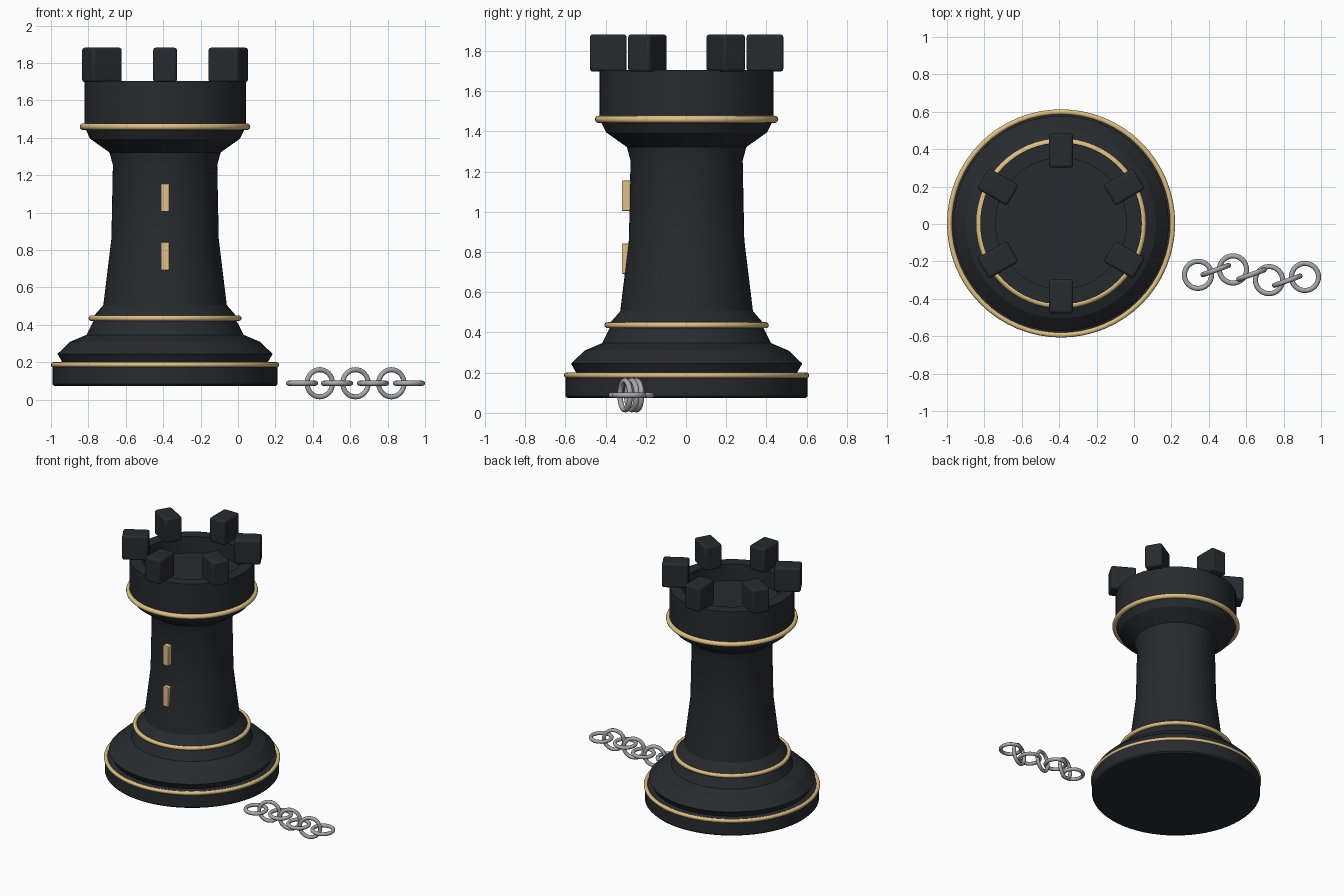
import bpy
from math import radians, cos, sin, pi

if "Cube" in bpy.data.objects:
    bpy.data.objects.remove(bpy.data.objects["Cube"])

CX, CY = -0.39, 0.003
SEG = 64


def material(name, rgb):
    m = bpy.data.materials.new(name)
    m.diffuse_color = (*rgb, 1)
    m.use_nodes = True
    m.node_tree.nodes["Principled BSDF"].inputs["Base Color"].default_value = m.diffuse_color
    return m


BLACK = material("black", (0.022, 0.023, 0.027))
GOLD = material("gold", (0.72, 0.53, 0.24))
TAN = material("tan", (0.75, 0.53, 0.27))
STEEL = material("steel", (0.40, 0.40, 0.41))


def finish(ob, name, mat, angle=30):
    ob.name = name
    ob.data.materials.append(mat)
    bpy.ops.object.select_all(action='DESELECT')
    ob.select_set(True)
    bpy.context.view_layer.objects.active = ob
    bpy.ops.object.shade_smooth_by_angle(angle=radians(angle))
    return ob


def lathe(name, profile, mat):
    # profile starts and ends on the axis
    verts = [(0, 0, profile[0][1])]
    faces = []
    rings = profile[1:-1]
    for r, z in rings:
        verts += [(r * cos(2 * pi * i / SEG), r * sin(2 * pi * i / SEG), z) for i in range(SEG)]
    verts.append((0, 0, profile[-1][1]))
    last = len(verts) - 1
    for i in range(SEG):
        j = (i + 1) % SEG
        faces.append((0, 1 + j, 1 + i))
        for k in range(len(rings) - 1):
            a, b = 1 + k * SEG, 1 + (k + 1) * SEG
            faces.append((a + i, a + j, b + j, b + i))
        faces.append((last, last - SEG + i, last - SEG + j))
    me = bpy.data.meshes.new(name)
    me.from_pydata(verts, [], faces)
    ob = bpy.data.objects.new(name, me)
    bpy.context.collection.objects.link(ob)
    ob.location = (CX, CY, 0)
    return finish(ob, name, mat, 20)


def ring(name, loc, outer, minor, mat, rot=(0, 0, 0), seg=SEG):
    bpy.ops.mesh.primitive_torus_add(location=loc, rotation=rot, major_radius=outer - minor,
                                     minor_radius=minor, major_segments=seg, minor_segments=12)
    return finish(bpy.context.object, name, mat, 60)


def block(name, loc, size, mat, turn=0, bevel=0.01):
    bpy.ops.mesh.primitive_cube_add(size=1, location=loc, rotation=(0, 0, turn))
    ob = bpy.context.object
    ob.scale = size
    bpy.ops.object.transform_apply(location=False, rotation=False, scale=True)
    mod = ob.modifiers.new("bevel", 'BEVEL')
    mod.width, mod.segments = bevel, 3
    return finish(ob, name, mat)


# Tower: plinth, foot, shaft, flared collar and hollow crown
lathe("tower_body", [
    (0, 0.073), (0.592, 0.073), (0.602, 0.083), (0.602, 0.18), (0.592, 0.192),
    (0.55, 0.20), (0.555, 0.21), (0.575, 0.245), (0.507, 0.31), (0.42, 0.347),
    (0.383, 0.42), (0.383, 0.445), (0.33, 0.506), (0.287, 0.86), (0.279, 1.255),
    (0.297, 1.322), (0.40, 1.395), (0.432, 1.46), (0.432, 1.705),
    (0.35, 1.705), (0.35, 1.58), (0, 1.58)], BLACK)

# Gold trim rings
for name, z, outer, minor in (("base_trim", 0.187, 0.61, 0.014),
                              ("foot_trim", 0.436, 0.409, 0.015),
                              ("crown_trim", 1.46, 0.456, 0.018)):
    ring(name, (CX, CY, z), outer, minor, GOLD)

# Crown battlements
for i in range(6):
    a = radians(30 + 60 * i)
    block(f"battlement_{i + 1}", (CX + 0.39 * cos(a), CY + 0.39 * sin(a), 1.79),
          (0.183, 0.128, 0.185), BLACK, a, 0.015)

# Window slits on the front
for i, z in enumerate((0.767, 1.08)):
    block(f"window_{i + 1}", (CX, -0.295, z), (0.046, 0.048, 0.15), TAN, 0, 0.005)

# Chain: flat links alternate with upright links
for i, (x, y) in enumerate(((0.342, -0.272), (0.529, -0.243), (0.722, -0.30), (0.914, -0.283))):
    ring(f"flat_link_{i + 1}", (x, y, 0.088), 0.086, 0.0135, STEEL, seg=32)
for i, (x, y) in enumerate(((0.437, -0.246), (0.628, -0.27), (0.82, -0.303))):
    ring(f"upright_link_{i + 1}", (x, y, 0.088), 0.086, 0.0135, STEEL,
         (radians(90), 0, radians(20)), 32)
